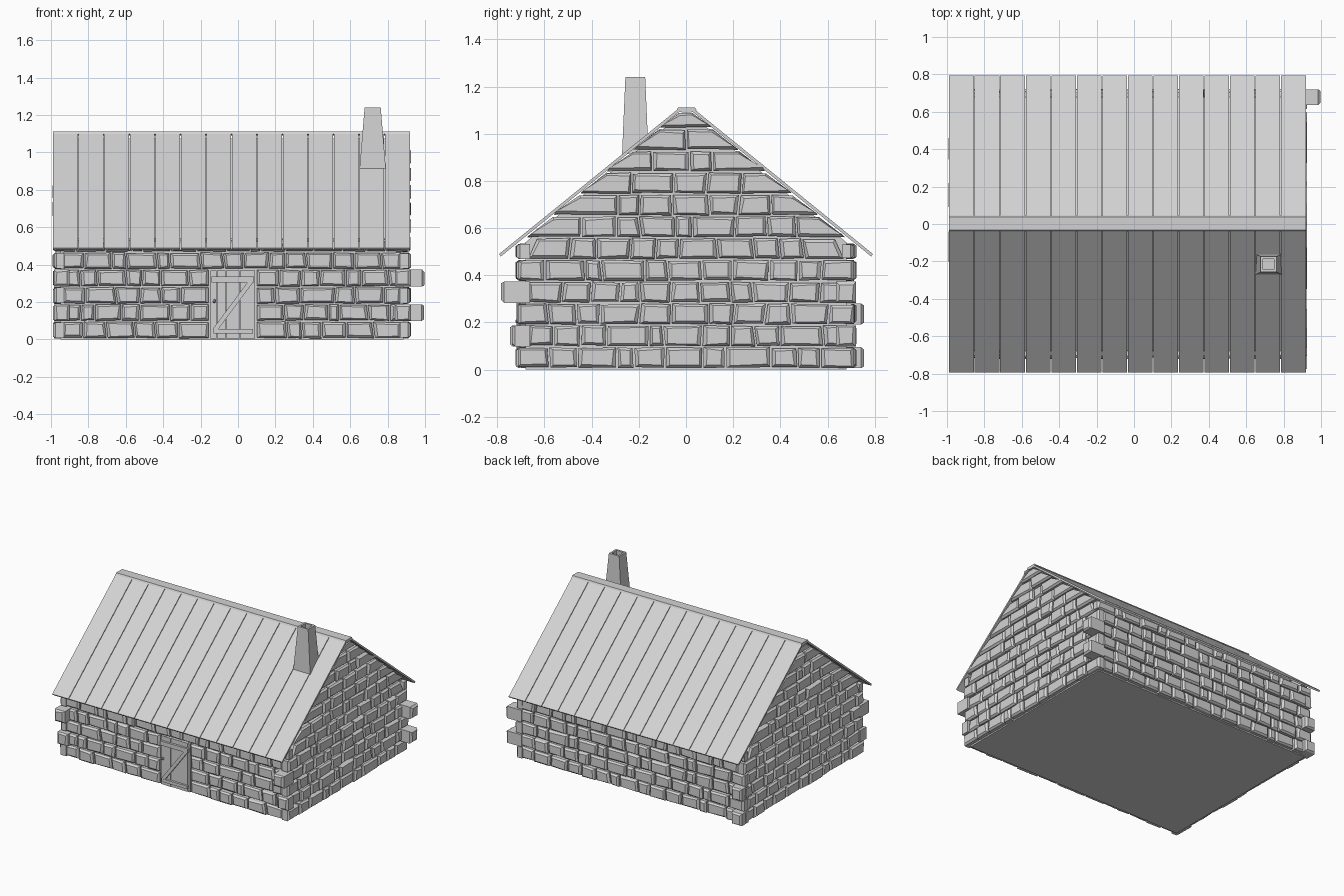
import bpy, bmesh, random
from mathutils import Vector

if "Cube" in bpy.data.objects:
    bpy.data.objects.remove(bpy.data.objects["Cube"])

random.seed(4)
mat = bpy.data.materials.new("light grey")
mat.diffuse_color = (0.65, 0.65, 0.65, 1)
mat.use_nodes = True
mat.node_tree.nodes["Principled BSDF"].inputs["Base Color"].default_value = mat.diffuse_color

XL, XR, W = -0.985, 0.92, 0.717      # outer wall faces
ROW = 0.0925                         # height of a stone course
SLOPE = (1.11 - 0.49) / (0.79 - 0.035)


def loft(bm, loops):
    """Skin equal-length point loops and cap both ends."""
    rings = [[bm.verts.new(p) for p in loop] for loop in loops]
    n = len(rings[0])
    for a, b in zip(rings, rings[1:]):
        for i in range(n):
            j = (i + 1) % n
            bm.faces.new((a[i], a[j], b[j], b[i]))
    bm.faces.new(rings[0][::-1])
    bm.faces.new(rings[-1])


def prism(bm, profile, x0, x1):
    """Extrude a (y, z) profile along x."""
    loft(bm, [[(x, y, z) for y, z in profile] for x in (x0, x1)])


def box(bm, x0, x1, y0, y1, z0, z1):
    prism(bm, [(y0, z0), (y1, z0), (y1, z1), (y0, z1)], x0, x1)


def finish(name, bm):
    bmesh.ops.recalc_face_normals(bm, faces=bm.faces)
    me = bpy.data.meshes.new(name)
    bm.to_mesh(me)
    bm.free()
    me.materials.append(mat)
    ob = bpy.data.objects.new(name, me)
    bpy.context.collection.objects.link(ob)
    return ob


# Wall planes: (u along wall, height, distance outwards) to world
PLANES = {
    "front": lambda u, z, o: (u, -W - o, z),
    "back": lambda u, z, o: (u, W + o, z),
    "left": lambda u, z, o: (XL - o, u, z),
    "right": lambda u, z, o: (XR + o, u, z),
}


def stone(bm, plane, quad, out):
    """Chamfered stone block from a quad in the wall plane."""
    c = sum((Vector(q) for q in quad), Vector((0, 0))) / 4
    w = max(abs(q[0] - c.x) for q in quad)
    h = max(abs(q[1] - c.y) for q in quad)
    inset = []
    for u, z in quad:
        ku = 1 - min(0.4, random.uniform(0.009, 0.018) / w)
        kz = 1 - min(0.4, random.uniform(0.007, 0.014) / h)
        inset.append((c.x + (u - c.x) * ku, c.y + (z - c.y) * kz))
    loft(bm, [[plane(u, z, -0.055) for u, z in quad],
              [plane(u, z, out - 0.013) for u, z in quad],
              [plane(u, z, out) for u, z in inset]])


def course(bm, plane, bottom, top, z0, z1):
    """Row of random stones; bottom/top are the (start, end) limits at z0/z1."""
    a, b = top
    n = max(1, round((b - a) / 0.125))
    step = (b - a) / n
    cuts = [a + step * (i + random.uniform(-0.27, 0.27)) for i in range(1, n)]
    lo = [bottom[0]] + [c + random.uniform(-0.007, 0.007) for c in cuts] + [bottom[1]]
    hi = [top[0]] + [c + random.uniform(-0.007, 0.007) for c in cuts] + [top[1]]
    g = 0.004
    for i in range(n):
        j = lambda: random.uniform(0, 0.006)
        quad = [(lo[i] + g, z0 + j()), (lo[i + 1] - g, z0 + j()),
                (hi[i + 1] - g, z1 - j()), (hi[i] + g, z1 - j())]
        stone(bm, plane, quad, random.uniform(-0.006, 0.006))


def gable(z):
    """Half width available under the roof at height z."""
    return max(0.025, min(W, 0.79 - (z + 0.022 - 0.49) / SLOPE))


# Solid wall core and floor behind the stones
bm = bmesh.new()
prism(bm, [(-0.68, 0), (0.68, 0), (0.68, 0.54), (0.03, 1.075), (-0.03, 1.075), (-0.68, 0.54)],
      XL + 0.035, XR - 0.035)
finish("wall_core", bm)

# Front and back stone walls, with a gap for the door
for side in ("front", "back"):
    bm = bmesh.new()
    for r in range(6):
        z0 = 0.006 + r * ROW
        z1 = min(z0 + ROW - 0.003, 0.535)
        e = 0.0 if r % 2 else 0.045
        spans = [(XL + e, XR - e)]
        if side == "front" and r < 4:
            spans = [(XL + e, -0.153), (0.098, XR - e)]
        for s in spans:
            course(bm, PLANES[side], s, s, z0, z1)
    finish(side + "_stone_wall", bm)

# Gable end stone walls
for side in ("left", "right"):
    bm = bmesh.new()
    for r in range(12):
        z0 = 0.006 + r * ROW
        z1 = min(z0 + ROW - 0.003, 1.09)
        e = 0.045 if r % 2 and r < 6 else 0.0
        h0, h1 = gable(z0) - e, gable(z1) - e
        course(bm, PLANES[side], (-h0, h0), (-h1, h1), z0, z1)
    finish(side + "_gable_stone_wall", bm)

# Corner stones that stick out of the walls
bm = bmesh.new()
corners = [("right", 0.635, W + 0.003, 1, 0.075), ("right", 0.635, W + 0.003, 3, 0.078),
           ("front", XL, -0.90, 1, 0.03), ("front", XL, -0.90, 3, 0.065),
           ("front", 0.84, XR + 0.005, 3, 0.068), ("front", 0.84, XR + 0.005, 1, 0.02),
           ("back", XL, -0.90, 0, 0.038), ("back", XL, -0.90, 2, 0.038)]
for side, u0, u1, r, out in corners:
    z0, z1 = 0.006 + r * ROW, 0.003 + (r + 1) * ROW
    stone(bm, PLANES[side], [(u0, z0), (u1, z0), (u1, z1), (u0, z1)], out)
finish("corner_stones", bm)

# Roof planks on both slopes
N = 14
step = (0.92 + 0.99) / N
for s, name in ((-1, "front"), (1, "back")):
    bm = bmesh.new()
    for i in range(N):
        x0 = -0.99 + i * step
        prof = [(s * 0.793, 0.49), (s * 0.03, 1.108), (s * 0.022, 1.098), (s * 0.785, 0.48)]
        prism(bm, prof, x0 + (0.002 if i else 0), x0 + step - (0.002 if i < N - 1 else 0))
    finish(name + "_roof_planks", bm)

# Ridge cap
bm = bmesh.new()
prism(bm, [(-0.04, 1.1), (-0.033, 1.112), (0.038, 1.112), (0.045, 1.1), (0.02, 1.09), (-0.015, 1.09)],
      -0.99, 0.92)
finish("ridge_cap", bm)


# Hollow tapered chimney
def rect(hx, hy, z):
    return [(0.72 + a * hx, -0.215 + b * hy, z) for a, b in ((-1, -1), (1, -1), (1, 1), (-1, 1))]


bm = bmesh.new()
loft(bm, [rect(0.07, 0.056, 0.915), rect(0.043, 0.042, 1.24),
          rect(0.029, 0.028, 1.24), rect(0.04, 0.036, 1.03)])
finish("chimney", bm)

# Door planks
bm = bmesh.new()
edges = [-0.148, -0.113, -0.065, 0.01, 0.075, 0.093]
for i, (a, b) in enumerate(zip(edges, edges[1:])):
    box(bm, a + 0.001, b - 0.001, -0.703 - 0.002 * (i % 2), -0.67, 0.006, 0.37)
finish("door_planks", bm)

# Door rails and diagonal brace
bm = bmesh.new()
box(bm, -0.143, 0.086, -0.72, -0.70, 0.305, 0.337)
box(bm, -0.13, 0.08, -0.72, -0.70, 0.033, 0.056)
loft(bm, [[(x, y, z) for x, z in ((-0.135, 0.056), (-0.105, 0.056), (0.08, 0.305), (0.05, 0.305))]
          for y in (-0.719, -0.70)])
finish("door_brace", bm)

# Door knob
bm = bmesh.new()
bmesh.ops.create_icosphere(bm, subdivisions=1, radius=0.011)
bmesh.ops.translate(bm, verts=bm.verts, vec=(-0.126, -0.713, 0.205))
finish("door_knob", bm)
